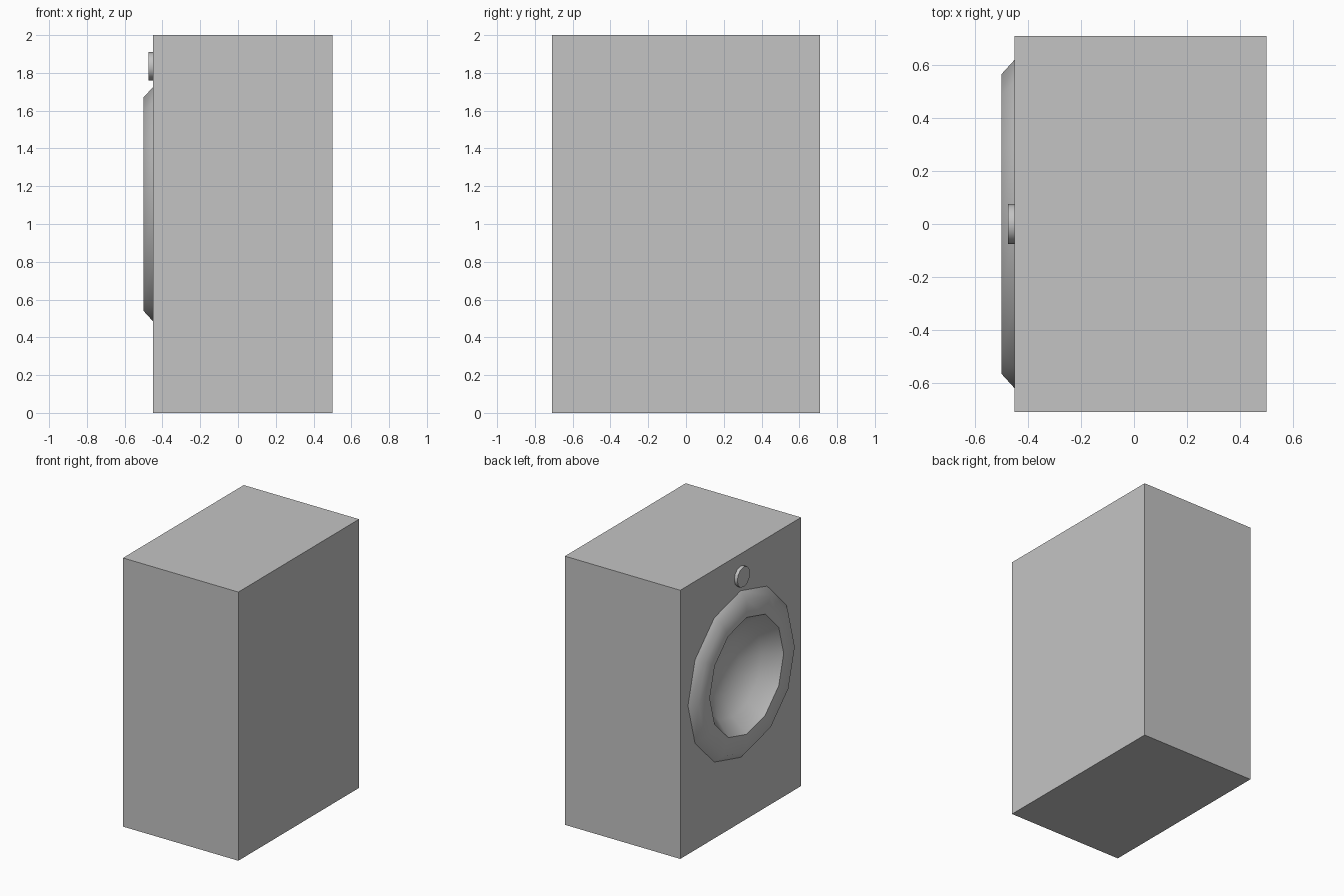
import bpy, math

cube = bpy.data.objects.get("Cube")
if cube:
    bpy.data.objects.remove(cube, do_unlink=True)

GREY = (0.55, 0.55, 0.55, 1)
grey = bpy.data.materials.new("plain grey")
grey.use_nodes = True
grey.diffuse_color = GREY
grey.node_tree.nodes["Principled BSDF"].inputs["Base Color"].default_value = GREY

SIDES = 12


def revolve(name, profile, z):
    """Turn a list of (radius, x) points around an axis along x, at height z."""
    verts, rings, faces = [], [], []
    for r, x in profile:
        n = SIDES if r > 0 else 1
        rings.append([len(verts) + i for i in range(n)])
        for i in range(n):
            a = math.tau * i / SIDES
            verts.append((x, r * math.cos(a), z + r * math.sin(a)))
    for a, b in zip(rings, rings[1:]):
        for i in range(SIDES):
            j = (i + 1) % SIDES
            if len(b) == 1:
                faces.append((a[i], b[0], a[j]))
            else:
                faces.append((a[i], b[i], b[j], a[j]))
    if len(rings[-1]) > 1:
        faces.append(tuple(reversed(rings[-1])))
    mesh = bpy.data.meshes.new(name)
    mesh.from_pydata(verts, [], faces)
    mesh.materials.append(grey)
    obj = bpy.data.objects.new(name, mesh)
    bpy.context.collection.objects.link(obj)
    return obj


def smooth(obj):
    bpy.ops.object.select_all(action="DESELECT")
    obj.select_set(True)
    bpy.context.view_layer.objects.active = obj
    bpy.ops.object.shade_smooth_by_angle(angle=math.radians(45))


# Cabinet
bpy.ops.mesh.primitive_cube_add(size=1, location=(0.025, 0, 1))
cabinet = bpy.context.object
cabinet.name = "cabinet"
cabinet.scale = (0.95, 1.42, 2)
bpy.ops.object.transform_apply(location=False, rotation=False, scale=True)
cabinet.data.materials.append(grey)

# Opening in the cabinet behind the driver
bpy.ops.mesh.primitive_cylinder_add(vertices=SIDES, radius=0.5, depth=0.5,
                                    location=(-0.45, 0, 1.105),
                                    rotation=(0, math.pi / 2, 0))
cutter = bpy.context.object
cutter.name = "opening_cutter"
cutter.hide_render = True
cut = cabinet.modifiers.new("opening", "BOOLEAN")
cut.object = cutter
cut.operation = "DIFFERENCE"
cut.solver = "EXACT"
bpy.context.view_layer.objects.active = cabinet
bpy.ops.object.modifier_apply(modifier="opening")
bpy.data.objects.remove(cutter, do_unlink=True)

# Driver: bevelled surround running into a dished cone
driver = revolve("driver", [(0.62, -0.45), (0.565, -0.5), (0.435, -0.5),
                            (0.34, -0.385), (0.19, -0.305), (0, -0.28)], 1.105)
smooth(driver)

# Small round knob above the driver
knob = revolve("knob", [(0.075, -0.45), (0.075, -0.475)], 1.835)
smooth(knob)
